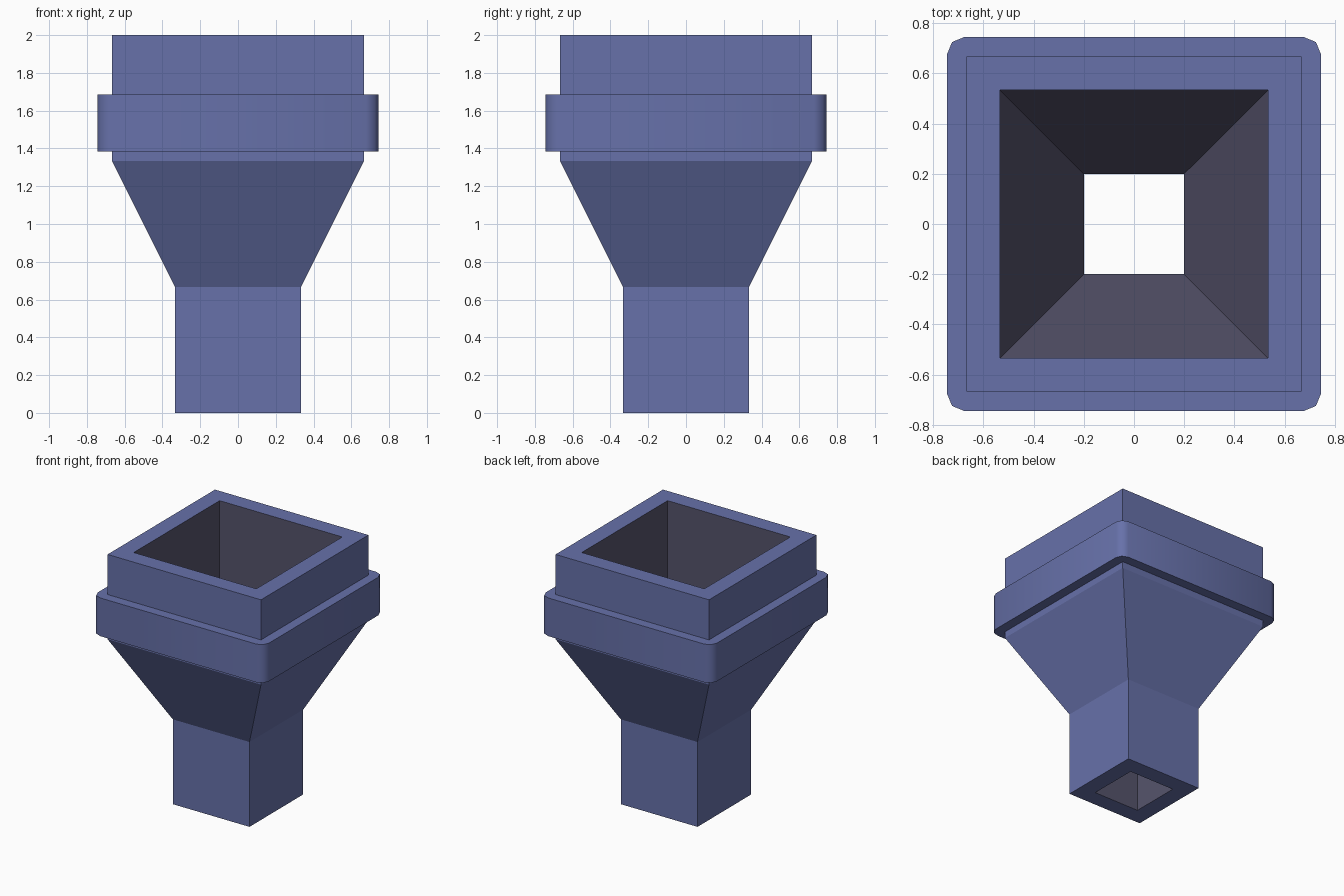
import bpy, bmesh, math

if "Cube" in bpy.data.objects:
    bpy.data.objects.remove(bpy.data.objects["Cube"])


def material(name, rgb):
    m = bpy.data.materials.new(name)
    m.diffuse_color = (*rgb, 1)
    m.use_nodes = True
    m.node_tree.nodes["Principled BSDF"].inputs["Base Color"].default_value = m.diffuse_color
    return m


blue = material("slate blue", (0.135, 0.165, 0.40))
grey = material("dark grey violet", (0.092, 0.088, 0.148))


def square(h):
    return [(h, -h), (h, h), (-h, h), (-h, -h)]


def rounded_square(h, r, steps=2):
    # four corner arcs, counter-clockwise
    pts = []
    for i, (sx, sy) in enumerate([(1, -1), (1, 1), (-1, 1), (-1, -1)]):
        for k in range(steps + 1):
            a = math.radians(-90 + 90 * i + 90 * k / steps)
            pts.append((sx * (h - r) + r * math.cos(a), sy * (h - r) + r * math.sin(a)))
    return pts


def finish(bm, name, mats):
    me = bpy.data.meshes.new(name)
    bm.to_mesh(me)
    bm.free()
    ob = bpy.data.objects.new(name, me)
    bpy.context.collection.objects.link(ob)
    for m in mats:
        me.materials.append(m)
    return ob


# Funnel: closed wall profile (half width, height, material) swept round a square
T = 2 / 3
profile = [(T / 2, 0, 0), (T / 2, T, 0), (T, 2 * T, 0), (T, 2, 0),
           (0.533, 2, 1), (0.533, 2 * T, 1), (0.2, T, 1), (0.2, 0, 0)]
mats = [0, 0, 0, 0, 1, 1, 1, 0]
bm = bmesh.new()
rings = [[bm.verts.new((x, y, z)) for x, y in square(h)] for h, z, _ in profile]
for j in range(len(rings)):
    a, b = rings[j], rings[(j + 1) % len(rings)]
    for i in range(4):
        k = (i + 1) % 4
        bm.faces.new((a[i], a[k], b[k], b[i])).material_index = mats[j]
finish(bm, "funnel_body", [blue, grey])

# Collar: rounded band around the upper box, open in the middle
bm = bmesh.new()
Z0, Z1, N = 1.385, 1.685, 3
outer = [[bm.verts.new((x, y, z)) for x, y in rounded_square(0.744, 0.066)] for z in (Z0, Z1)]
inner = [[bm.verts.new((x, y, z)) for x, y in square(0.66)] for z in (Z0, Z1)]
count = len(outer[0])
for i in range(count):
    k = (i + 1) % count
    f = bm.faces.new((outer[0][i], outer[0][k], outer[1][k], outer[1][i]))
    ci, ck = i // N, k // N
    for o, n in zip(outer, inner):
        quad = [o[i], o[k], n[ck]] + ([n[ci]] if ci != ck else [])
        bm.faces.new(quad if o is outer[1] else quad[::-1])
collar = finish(bm, "collar_band", [blue])
bpy.context.view_layer.objects.active = collar
collar.select_set(True)
bpy.ops.object.shade_smooth_by_angle(angle=math.radians(50))
